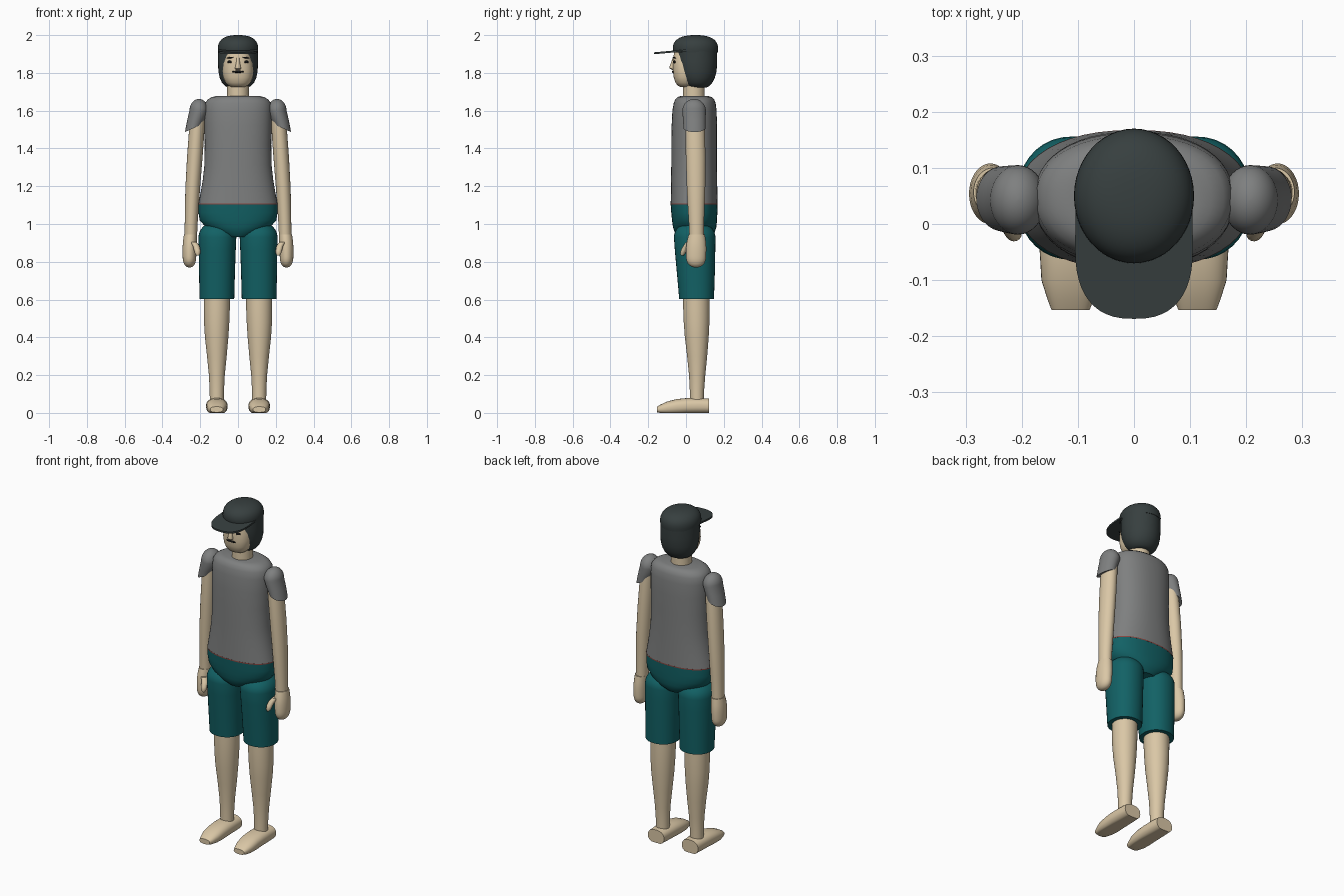
import bpy, bmesh, math


def material(name, rgb):
    m = bpy.data.materials.new(name)
    m.diffuse_color = (*rgb, 1)
    return m


SKIN = material("skin", (0.70, 0.57, 0.38))
SHIRT = material("grey shirt", (0.21, 0.215, 0.215))
SHORTS = material("teal shorts", (0.006, 0.12, 0.13))
DARK = material("dark cap and hair", (0.038, 0.050, 0.050))
INK = material("black features", (0.008, 0.008, 0.008))
HEM = material("red hem", (0.25, 0.06, 0.05))


def finish(name, bm, mat, angle=40):
    bmesh.ops.recalc_face_normals(bm, faces=bm.faces)
    mesh = bpy.data.meshes.new(name)
    bm.to_mesh(mesh)
    bm.free()
    mesh.materials.append(mat)
    mesh.shade_smooth()
    mesh.set_sharp_from_angle(angle=math.radians(angle))
    ob = bpy.data.objects.new(name, mesh)
    bpy.context.collection.objects.link(ob)
    return ob


def loft(name, mat, sections, side=1, p=2.0, axis="z", tilt=0, n=36):
    """Skin over rounded sections (position, cx, c2, rx, r2); tilt slopes the first one."""
    bm = bmesh.new()
    rings = []
    for i, (t, cx, c2, rx, r2) in enumerate(sections):
        ring = []
        for k in range(n):
            a = 2 * math.pi * k / n
            c, s = math.cos(a), math.sin(a)
            dx = rx * math.copysign(abs(c) ** (2 / p), c)
            d2 = r2 * math.copysign(abs(s) ** (2 / p), s)
            if axis == "z":
                co = (side * (cx + dx), c2 + d2, t + (tilt * dx if i == 0 else 0))
            else:
                co = (side * (cx + dx), t, max(0.0, c2 + d2))
            ring.append(bm.verts.new(co))
        rings.append(ring)
    for a, b in zip(rings, rings[1:]):
        for k in range(n):
            j = (k + 1) % n
            bm.faces.new((a[k], a[j], b[j], b[k]))
    bm.faces.new(rings[0])
    bm.faces.new(rings[-1])
    return finish(name, bm, mat)


def dome(z0, z1, cx, cy, rx, ry, p=2.0, steps=9):
    """Sections of a rounded top (or bottom) from z0 to its pole at z1."""
    out = []
    for i in range(steps + 1):
        a = math.pi / 2 * i / steps
        f = max(math.cos(a), 0.02) ** (2 / p)
        out.append((z0 + (z1 - z0) * math.sin(a) ** (2 / p), cx, cy, rx * f, ry * f))
    return out


def blob(name, mat, loc, size, turn=0, tip=0):
    bm = bmesh.new()
    bmesh.ops.create_uvsphere(bm, u_segments=20, v_segments=12, radius=1)
    ob = finish(name, bm, mat)
    ob.location, ob.scale = loc, size
    ob.rotation_euler = (0, tip, turn)
    return ob


# Shirt body, hem and hips
loft("shirt_body", SHIRT, [
    (1.108, 0, 0.043, 0.209, 0.124), (1.16, 0, 0.043, 0.199, 0.123),
    (1.23, 0, 0.043, 0.187, 0.122), (1.31, 0, 0.043, 0.178, 0.121),
    (1.42, 0, 0.043, 0.176, 0.121), (1.52, 0, 0.044, 0.178, 0.120),
    (1.60, 0, 0.045, 0.178, 0.117), (1.64, 0, 0.046, 0.174, 0.111),
    (1.660, 0, 0.046, 0.160, 0.103), (1.672, 0, 0.046, 0.138, 0.090),
    (1.677, 0, 0.046, 0.115, 0.075)], p=2.25, n=48)
loft("shirt_hem", HEM, [(1.102, 0, 0.043, 0.2095, 0.1245),
                        (1.108, 0, 0.043, 0.2095, 0.1245)], p=2.25, n=48)
loft("shorts_hips", SHORTS, [
    (0.932, 0, 0.046, 0.070, 0.085), (0.955, 0, 0.046, 0.120, 0.106),
    (0.985, 0, 0.046, 0.172, 0.115), (1.02, 0, 0.045, 0.203, 0.119),
    (1.06, 0, 0.044, 0.209, 0.122), (1.102, 0, 0.043, 0.209, 0.124)], p=2.25, n=48)

# Limbs, built once per side
for side, tag in ((1, "left"), (-1, "right")):
    loft(tag + "_shorts_leg", SHORTS, [
        (0.603, 0.112, 0.056, 0.092, 0.092), (0.75, 0.111, 0.052, 0.095, 0.101),
        (0.86, 0.110, 0.048, 0.098, 0.107)]
        + dome(0.93, 1.015, 0.109, 0.046, 0.100, 0.110), side, p=2.15)
    loft(tag + "_lower_leg", SKIN, [
        (0.05, 0.112, 0.058, 0.037, 0.037), (0.12, 0.112, 0.058, 0.038, 0.038),
        (0.20, 0.112, 0.059, 0.042, 0.043), (0.30, 0.112, 0.059, 0.052, 0.053),
        (0.40, 0.113, 0.057, 0.062, 0.063), (0.48, 0.113, 0.056, 0.067, 0.068),
        (0.56, 0.112, 0.055, 0.069, 0.070), (0.66, 0.112, 0.055, 0.069, 0.070)], side)
    loft(tag + "_foot", SKIN, [
        (0.123, 0.112, 0.036, 0.053, 0.040), (0.06, 0.112, 0.037, 0.056, 0.042),
        (0.0, 0.112, 0.036, 0.057, 0.042), (-0.05, 0.112, 0.032, 0.056, 0.041),
        (-0.10, 0.113, 0.026, 0.052, 0.034), (-0.135, 0.113, 0.020, 0.041, 0.024),
        (-0.153, 0.113, 0.018, 0.034, 0.015)], side, p=2.4, axis="y")
    loft(tag + "_arm", SKIN, [
        (0.93, 0.250, 0.056, 0.033, 0.038), (1.0, 0.248, 0.055, 0.034, 0.040),
        (1.1, 0.244, 0.054, 0.037, 0.045), (1.2, 0.239, 0.053, 0.039, 0.049),
        (1.35, 0.229, 0.051, 0.041, 0.052), (1.5, 0.218, 0.048, 0.041, 0.052),
        (1.6, 0.208, 0.046, 0.038, 0.048)], side)
    loft(tag + "_sleeve", SHIRT, [
        (1.508, 0.234, 0.045, 0.047, 0.058), (1.55, 0.222, 0.044, 0.047, 0.060)]
        + dome(1.60, 1.662, 0.207, 0.043, 0.050, 0.062), side, tilt=-0.45)
    loft(tag + "_hand", SKIN, list(reversed(
        dome(0.83, 0.770, 0.257, 0.053, 0.036, 0.053, 2.3)))
        + [(0.87, 0.256, 0.054, 0.038, 0.054), (0.91, 0.254, 0.055, 0.037, 0.050),
           (0.945, 0.251, 0.057, 0.035, 0.043)], side)
    loft(tag + "_thumb", SKIN, [
        (0.832, 0.213, -0.020, 0.006, 0.006), (0.842, 0.214, -0.018, 0.014, 0.013),
        (0.862, 0.216, -0.011, 0.017, 0.016), (0.885, 0.222, 0.004, 0.018, 0.018),
        (0.905, 0.236, 0.020, 0.017, 0.020)], side, n=16)

    # Eye and eyebrow
    blob(tag + "_eye", INK, (side * 0.045, -0.062, 1.858), (0.013, 0.005, 0.007), side * 0.38)
    blob(tag + "_eyebrow", INK, (side * 0.043, -0.062, 1.880), (0.020, 0.005, 0.004),
         side * 0.38, side * 0.15)

# Neck, face, nose and mouth
loft("neck", SKIN, [(1.64, 0, 0.042, 0.057, 0.057), (1.80, 0, 0.042, 0.057, 0.057)])
loft("face", SKIN, [
    (1.724, 0, 0.005, 0.030, 0.030), (1.732, 0, 0.004, 0.050, 0.047),
    (1.748, 0, 0.004, 0.066, 0.060), (1.775, 0, 0.006, 0.077, 0.071),
    (1.81, 0, 0.008, 0.082, 0.077), (1.85, 0, 0.010, 0.079, 0.079),
    (1.885, 0, 0.010, 0.070, 0.077), (1.92, 0, 0.012, 0.058, 0.072)], p=2.4)
loft("nose", SKIN, [
    (1.816, 0, -0.066, 0.012, 0.008), (1.823, 0, -0.070, 0.016, 0.016),
    (1.835, 0, -0.070, 0.014, 0.017), (1.855, 0, -0.066, 0.010, 0.013),
    (1.880, 0, -0.062, 0.008, 0.008)], n=16)
blob("moustache", INK, (0, -0.068, 1.806), (0.032, 0.006, 0.006))

# Hair and cap crown
loft("hair", DARK, [
    (1.722, 0, 0.062, 0.050, 0.045), (1.730, 0, 0.061, 0.068, 0.062),
    (1.748, 0, 0.060, 0.085, 0.079), (1.775, 0, 0.059, 0.097, 0.094),
    (1.81, 0, 0.057, 0.104, 0.105), (1.86, 0, 0.056, 0.106, 0.109),
    (1.92, 0, 0.056, 0.105, 0.109)])
loft("cap_crown", DARK, [(1.908, 0, 0.051, 0.105, 0.117)]
     + dome(1.925, 2.0, 0, 0.050, 0.107, 0.120, 2.5, 12), n=48)

# Cap brim: rounded outline, thin and tilted slightly down to the front
bm = bmesh.new()
outline = [(0.104, 0.03)]
for i in range(25):
    a = math.pi * i / 24
    c, s = math.cos(a), math.sin(a)
    outline.append((0.105 * math.copysign(abs(c) ** 0.8, c), -0.04 - 0.129 * s ** 0.8))
outline.append((-0.104, 0.03))
top, low = [], []
for x, y in outline:
    z = 1.924 + 0.09 * y
    top.append(bm.verts.new((x, y, z)))
    low.append(bm.verts.new((x, y, z - 0.010)))
bm.faces.new(top)
bm.faces.new(low)
for i in range(len(top)):
    j = (i + 1) % len(top)
    bm.faces.new((top[i], top[j], low[j], low[i]))
finish("cap_brim", bm, DARK, 30)
